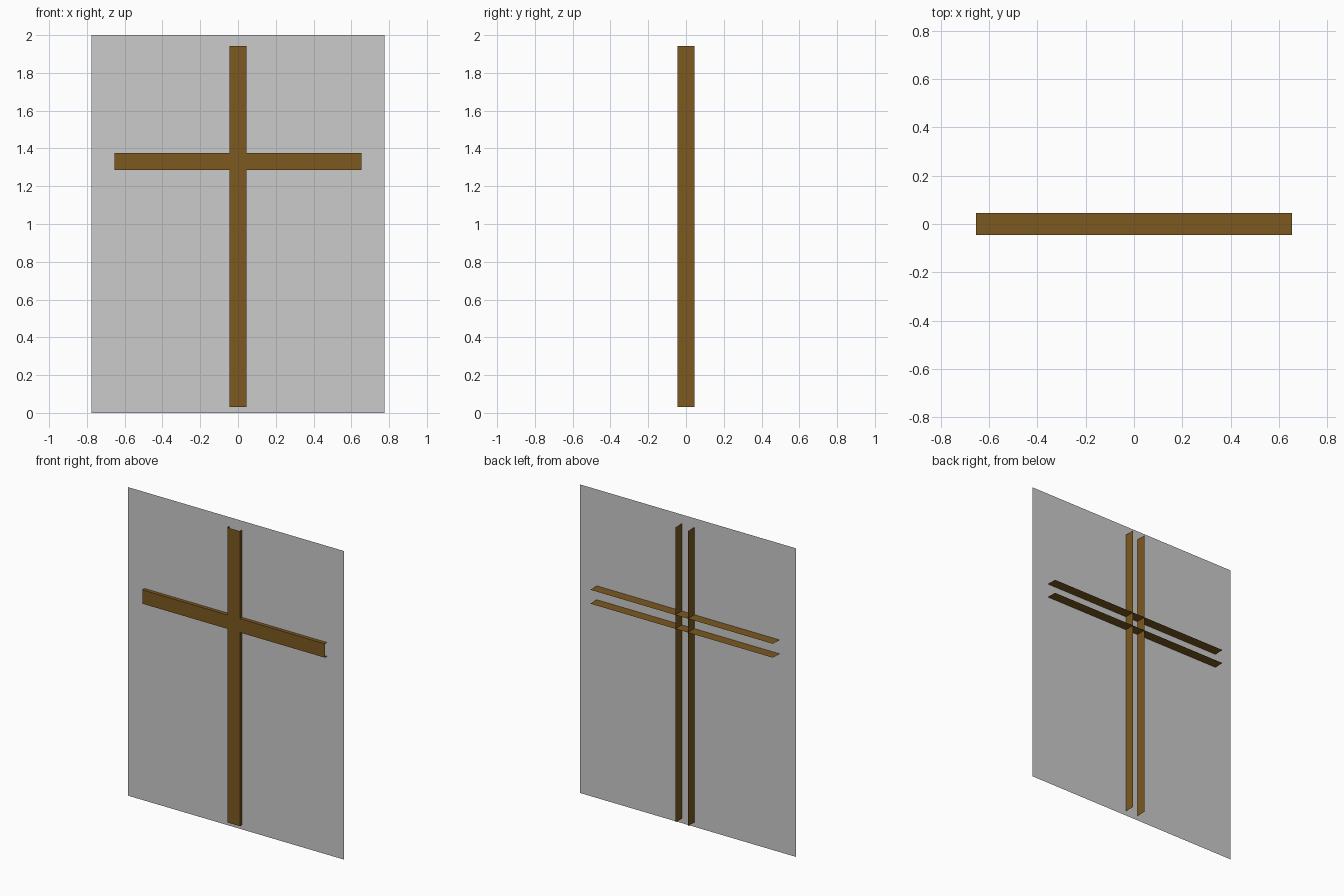
import bpy, bmesh

if "Cube" in bpy.data.objects:
    bpy.data.objects.remove(bpy.data.objects["Cube"])

HALF = 0.045       # half thickness of the beams
PANEL_Y = -0.022   # the sheet cuts through the beams


def make_object(name, build, material=None):
    bm = bmesh.new()
    build(bm)
    mesh = bpy.data.meshes.new(name)
    bm.to_mesh(mesh)
    bm.free()
    obj = bpy.data.objects.new(name, mesh)
    bpy.context.collection.objects.link(obj)
    if material:
        mesh.materials.append(material)
    return obj


def channel(name, start, end, place, material):
    """Open U-channel: front web and two flanges, no back and no end caps."""
    profile = [(-HALF, HALF), (-HALF, -HALF), (HALF, -HALF), (HALF, HALF)]

    def build(bm):
        rows = [[bm.verts.new(place(a, y, t)) for a, y in profile]
                for t in (start, end)]
        for i in range(3):
            bm.faces.new((rows[0][i], rows[0][i + 1],
                          rows[1][i + 1], rows[1][i]))

    return make_object(name, build, material)


def panel(bm):
    corners = [(-0.775, 0), (0.775, 0), (0.775, 2), (-0.775, 2)]
    bm.faces.new([bm.verts.new((x, PANEL_Y, z)) for x, z in corners])


wood = bpy.data.materials.new("wood")
wood.diffuse_color = (0.20, 0.10, 0.015, 1)
wood.use_nodes = True
wood.node_tree.nodes["Principled BSDF"].inputs["Base Color"].default_value = wood.diffuse_color

# Flat backing sheet
make_object("backing_panel", panel)

# Vertical and horizontal beams
channel("upright_beam", 0.03, 1.942, lambda a, y, t: (a, y, t), wood)
channel("cross_beam", 0.655, -0.655, lambda a, y, t: (t, y, 1.33 + a), wood)
